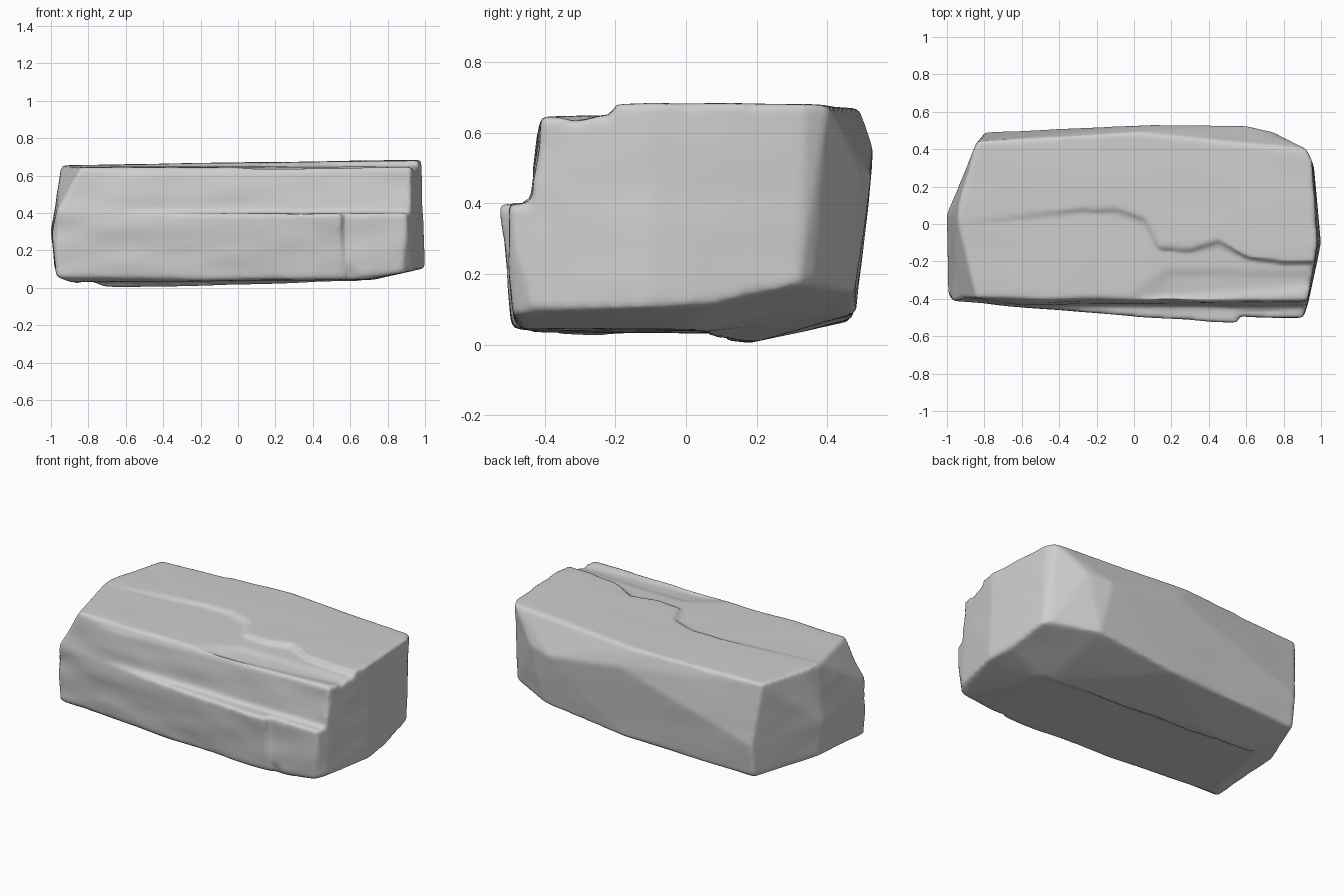
import bpy, bmesh
from mathutils import Vector, noise

if "Cube" in bpy.data.objects:
    bpy.data.objects.remove(bpy.data.objects["Cube"])

stone = bpy.data.materials.new("grey_stone")
stone.use_nodes = True
GREY = (0.62, 0.62, 0.62, 1)
stone.diffuse_color = GREY
stone.node_tree.nodes["Principled BSDF"].inputs["Base Color"].default_value = GREY


def add_object(name, bm):
    bmesh.ops.recalc_face_normals(bm, faces=bm.faces)
    mesh = bpy.data.meshes.new(name)
    bm.to_mesh(mesh)
    bm.free()
    obj = bpy.data.objects.new(name, mesh)
    bpy.context.collection.objects.link(obj)
    return obj


def hull(name, points):
    bm = bmesh.new()
    verts = [bm.verts.new(p) for p in points]
    res = bmesh.ops.convex_hull(bm, input=verts)
    loose = [v for v in res["geom_interior"] if isinstance(v, bmesh.types.BMVert)]
    bmesh.ops.delete(bm, geom=loose, context="VERTS")
    return add_object(name, bm)


def prism(name, outline, surface, cap):
    """Upright prism over an outline, from a sloped surface to a level cap."""
    bm = bmesh.new()
    cut = [bm.verts.new((x, y, surface(x, y))) for x, y in outline]
    end = [bm.verts.new((x, y, cap)) for x, y in outline]
    bm.faces.new(cut)
    bm.faces.new(end)
    n = len(outline)
    for i in range(n):
        j = (i + 1) % n
        bm.faces.new((cut[i], cut[j], end[j], end[i]))
    return add_object(name, bm)


# Main block: top rim, back bulge, ends, underside and front ledge
top_rim = [(-.84, -.39, .645), (-.945, .03, .65), (-.93, .13, .655), (-.84, .44, .655),
           (0, .49, .67), (.92, .4, .675), (.95, .34, .68), (.98, -.1, .685), (.93, -.4, .67)]
back = [(-.8, .49, .27), (.1, .53, .55), (.6, .525, .48), (.75, .49, .5),
        (-.8, .465, .065), (.1, .48, .09), (.65, .48, .15), (.92, .36, .18)]
ends = [(-1, .05, .3), (-.995, -.37, .3), (-.98, .06, .1), (-.97, -.4, .06),
        (1, -.1, .105), (.98, .06, .11), (.96, .32, .17), (.93, -.43, .1)]
underside = [(-.9, -.36, .03), (-.7, .16, 0), (-.4, .2, .008), (0, -.44, .035),
             (.4, -.49, .05), (.66, 0, .03), (.66, -.46, .04), (.88, -.49, .08)]
ledge = [(-.97, -.41, .4), (0, -.48, .4), (.42, -.53, .39), (.9, -.51, .39)]
block = hull("stone_block", top_rim + back + ends + underside + ledge)

# Cutters: the step above the ledge and the split top layer with its hollow
wall = [(x, y, z) for x in (-1.2, 1.2)
        for y, z in ((-.437, .4), (-.405, .72), (-.8, .39), (-.8, .72))]
step_cutter = hull("step_cutter", wall)

crack = [(-1.2, -.02), (-.7, .03), (-.3, .08), (-.1, .08), (.06, .02), (.13, -.12),
         (.3, -.14), (.45, -.1), (.6, -.18), (.8, -.2), (1.2, -.2), (1.2, -.8), (-1.2, -.8)]
layer_cutter = prism("layer_cutter", crack, lambda x, y: .65 + .02 * min(0, y + .2), .9)

hollow = [(-.1, -.4, .65), (.15, -.39, .625), (.2, -.28, .635), (1.2, -.29, .637)]
hollow += [(x, y, .67) for x in (.1, 1.2) for y in (-.17, -.43)]
hollow_cutter = hull("hollow_cutter", hollow)

# Cutters: flaked front corner, chipped lower edge, recessed front half of the base
flake_cutter = prism("flake_cutter", [(.555, -.49), (1, -.503), (1, -.7), (.565, -.7)],
                     lambda x, y: .06, .5)

chip = [(.57, -.45, 0), (.57, -.6, 0), (.72, -.6, 0), (.7, -.47, 0),
        (.57, -.5, .17), (.57, -.6, .22), (.68, -.6, .13)]
chip_cutter = hull("chip_cutter", chip)

base_crease = [(-.85, .12), (-.75, .17), (.7, .03), (.8, -.03), (.85, -.6), (-.85, -.6)]
base_cutter = prism("base_cutter", base_crease, lambda x, y: .038 + .008 * x, -.2)

cutters = (step_cutter, layer_cutter, hollow_cutter, flake_cutter, chip_cutter, base_cutter)
for cutter in cutters:
    cutter.hide_render = True
    cutter.hide_viewport = True
    mod = block.modifiers.new(cutter.name, "BOOLEAN")
    mod.operation = "DIFFERENCE"
    mod.solver = "EXACT"
    mod.object = cutter

# Dense skin with softly worn edges
skin = block.modifiers.new("skin", "REMESH")
skin.mode = "VOXEL"
skin.voxel_size = .013
worn = block.modifiers.new("worn", "SMOOTH")
worn.factor = .5
worn.iterations = 6

bpy.context.view_layer.update()
graph = bpy.context.evaluated_depsgraph_get()
mesh = bpy.data.meshes.new_from_object(block.evaluated_get(graph))
block.modifiers.clear()
block.data = mesh
for cutter in cutters:
    bpy.data.objects.remove(cutter)

# Gentle hewn unevenness, strongest on the front
normals = [v.normal.copy() for v in mesh.vertices]
for v, n in zip(mesh.vertices, normals):
    p = v.co
    rough = .01 if n.y < -.4 else .003
    v.co = p + n * rough * noise.noise(Vector((p.x * 3, p.y * 5, p.z * 8)))

mesh.materials.clear()
mesh.materials.append(stone)
for poly in mesh.polygons:
    poly.material_index = 0
    poly.use_smooth = True
